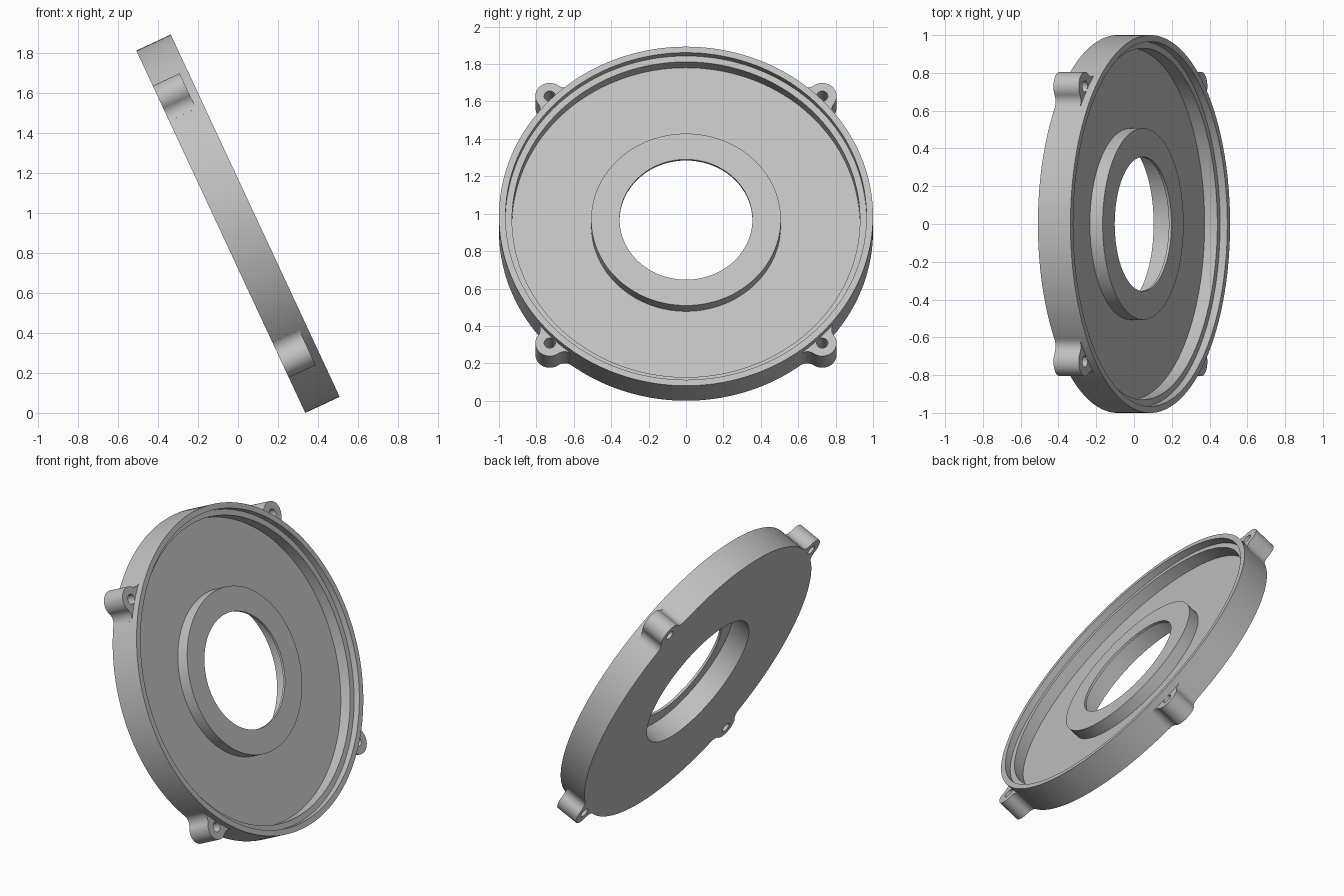
import bpy, bmesh, math
from mathutils import Matrix

if "Cube" in bpy.data.objects:
    bpy.data.objects.remove(bpy.data.objects["Cube"])

HALF = 0.095            # half of the plate thickness
LEDGE = 0.053           # height of the boss top, the rim step and the lug tops
FLOOR = -0.021          # height of the recessed floor
POSE = Matrix.Translation((0, 0, 0.9465)) @ Matrix.Rotation(math.radians(65), 4, 'Y')

gray = bpy.data.materials.new("light gray")
gray.diffuse_color = (0.53, 0.53, 0.53, 1)
gray.use_nodes = True
gray.node_tree.nodes["Principled BSDF"].inputs["Base Color"].default_value = gray.diffuse_color


def finish(obj):
    obj.data.materials.clear()
    obj.data.materials.append(gray)
    bpy.ops.object.select_all(action='DESELECT')
    obj.select_set(True)
    bpy.context.view_layer.objects.active = obj
    bpy.ops.object.shade_smooth_by_angle(angle=math.radians(30))


def lathe(name, profile, steps=160):
    bm = bmesh.new()
    rings = [[bm.verts.new((r * math.cos(2 * math.pi * i / steps),
                            r * math.sin(2 * math.pi * i / steps), z))
              for i in range(steps)] for r, z in profile]
    for a, b in zip(rings, rings[1:] + rings[:1]):
        for i in range(steps):
            j = (i + 1) % steps
            bm.faces.new((a[i], a[j], b[j], b[i]))
    bmesh.ops.recalc_face_normals(bm, faces=bm.faces)
    mesh = bpy.data.meshes.new(name)
    bm.to_mesh(mesh)
    bm.free()
    obj = bpy.data.objects.new(name, mesh)
    bpy.context.collection.objects.link(obj)
    obj.matrix_world = POSE
    finish(obj)


def arc(cx, cy, r, a0, a1, n):
    return [(cx + r * math.cos(a0 + (a1 - a0) * i / n),
             cy + r * math.sin(a0 + (a1 - a0) * i / n)) for i in range(n + 1)]


def lug_outline(dist=1.03, r=0.077, f=0.06):
    # round ear blended into the plate edge by a concave fillet on each side
    x = ((1 + f) ** 2 - (r + f) ** 2 + dist ** 2) / (2 * dist)
    y = math.sqrt((1 + f) ** 2 - x * x)
    on_plate = math.atan2(y, x)
    on_ear = math.atan2(y, x - dist)
    half = arc(dist, 0, r, 0, on_ear, 16)
    half += arc(x, y, f, on_ear - math.pi, on_plate - math.pi, 10)[1:][:10] \
        if on_ear < on_plate else arc(x, y, f, on_ear + math.pi, on_plate + math.pi, 10)[1:]
    half.append((0.985 * math.cos(on_plate), 0.985 * math.sin(on_plate)))
    return half + [(px, -py) for px, py in reversed(half[1:])]


def lug(name, angle):
    curve = bpy.data.curves.new(name, 'CURVE')
    curve.dimensions = '2D'
    curve.fill_mode = 'BOTH'
    curve.extrude = (LEDGE + HALF) / 2
    hole = arc(1.03, 0, 0.03, 0, 2 * math.pi, 32)[:-1]
    for pts in (lug_outline(), hole):
        s = curve.splines.new('POLY')
        s.points.add(len(pts) - 1)
        for p, (x, y) in zip(s.points, pts):
            p.co = (x, y, 0, 1)
        s.use_cyclic_u = True
    obj = bpy.data.objects.new(name, curve)
    bpy.context.collection.objects.link(obj)
    obj.matrix_world = (POSE @ Matrix.Rotation(angle, 4, 'Z')
                        @ Matrix.Translation((0, 0, (LEDGE - HALF) / 2)))
    bpy.ops.object.select_all(action='DESELECT')
    obj.select_set(True)
    bpy.context.view_layer.objects.active = obj
    bpy.ops.object.convert(target='MESH')
    obj = bpy.context.view_layer.objects.active
    bm = bmesh.new()
    bm.from_mesh(obj.data)
    bmesh.ops.remove_doubles(bm, verts=bm.verts, dist=1e-5)
    bmesh.ops.recalc_face_normals(bm, faces=bm.faces)
    bm.to_mesh(obj.data)
    bm.free()
    finish(obj)


# Cover plate: stepped rim, recessed floor, raised boss with a lipped bore
lathe("cover_plate", [
    (1.0, -HALF), (1.0, HALF), (0.965, HALF), (0.965, LEDGE), (0.93, LEDGE),
    (0.93, FLOOR), (0.507, FLOOR), (0.507, LEDGE), (0.355, LEDGE),
    (0.355, LEDGE - 0.015), (0.45, LEDGE - 0.015), (0.45, -HALF)])

# Four screw lugs around the edge
for k in range(4):
    lug(f"screw_lug_{k + 1}", math.radians(45 + 90 * k))
